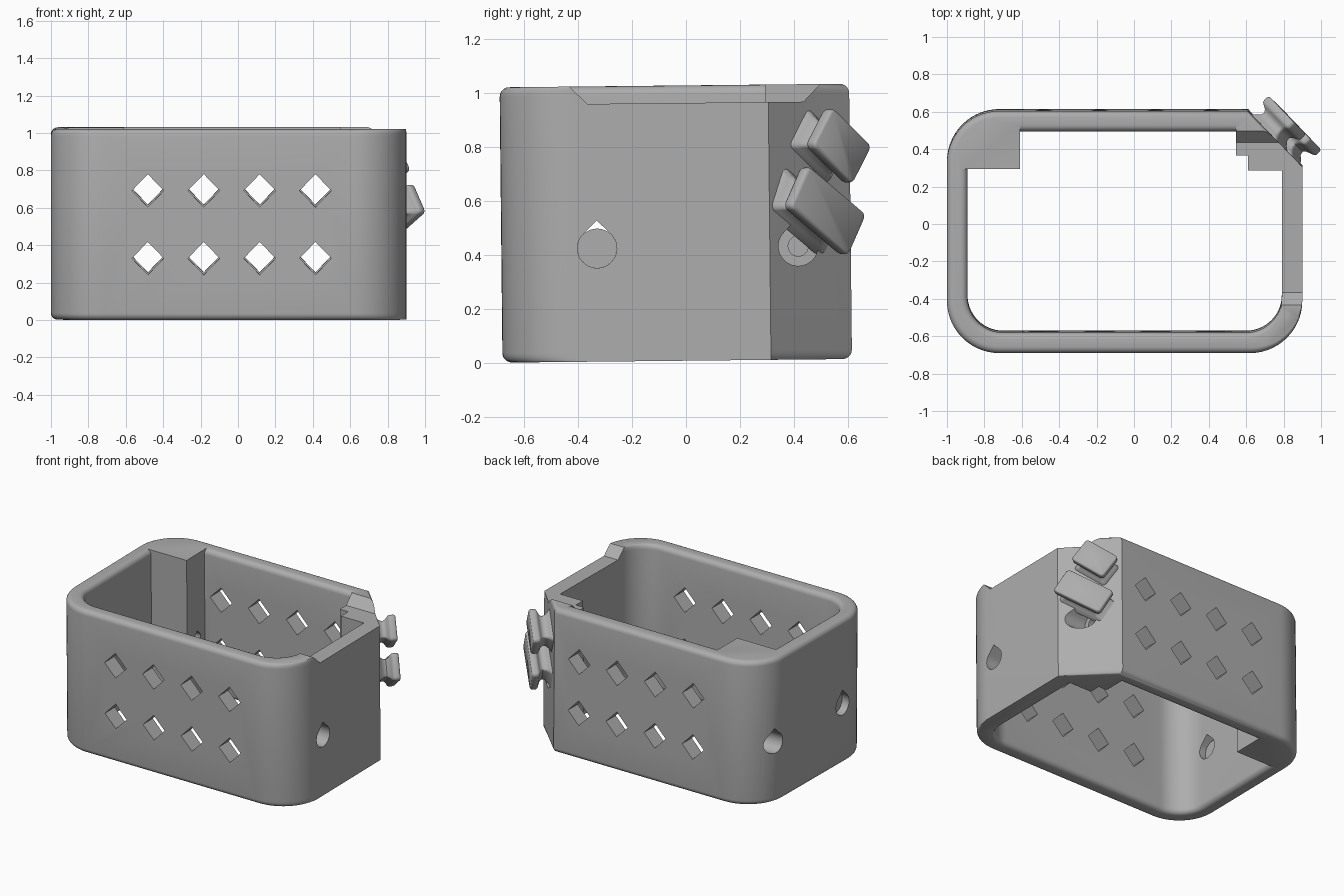
import bpy, bmesh, math
from mathutils import Matrix, Vector

if "Cube" in bpy.data.objects:
    bpy.data.objects.remove(bpy.data.objects["Cube"])

H = 1.02          # frame height
FIL = 0.035       # rim fillet radius
TILT = Matrix.Translation((0, 0.005, 0.007)) @ Matrix.Rotation(math.radians(0.6), 4, 'X')

grey = bpy.data.materials.new("mid_grey")
grey.use_nodes = True
colour = (0.42, 0.42, 0.42, 1)
grey.diffuse_color = colour
grey.node_tree.nodes["Principled BSDF"].inputs["Base Color"].default_value = colour


def loft(name, stacks):
    """Solid skin over rings; several separate stacks may share one mesh."""
    bm = bmesh.new()
    for rings in stacks:
        vs = [[bm.verts.new(p) for p in ring] for ring in rings]
        n = len(vs[0])
        for a, b in zip(vs, vs[1:]):
            for i in range(n):
                j = (i + 1) % n
                bm.faces.new((a[i], a[j], b[j], b[i]))
        bm.faces.new(vs[0][::-1])
        bm.faces.new(vs[-1])
    bmesh.ops.recalc_face_normals(bm, faces=bm.faces)
    me = bpy.data.meshes.new(name)
    bm.to_mesh(me)
    bm.free()
    me.materials.append(grey)
    ob = bpy.data.objects.new(name, me)
    bpy.context.scene.collection.objects.link(ob)
    return ob


def cut(target, cutter):
    bpy.context.view_layer.objects.active = target
    mod = target.modifiers.new("cut", 'BOOLEAN')
    mod.operation, mod.solver, mod.object = 'DIFFERENCE', 'EXACT', cutter
    bpy.ops.object.modifier_apply(modifier=mod.name)
    bpy.data.objects.remove(cutter)


def finish(ob, angle=35):
    ob.data.transform(TILT)
    bpy.ops.object.select_all(action='DESELECT')
    ob.select_set(True)
    bpy.context.view_layer.objects.active = ob
    bpy.ops.object.shade_smooth_by_angle(angle=math.radians(angle))


def arc(cx, cy, a0, a1, r0, r1, n=14):
    """Arc whose radius eases from r0 to r1."""
    pts = []
    for i in range(n + 1):
        t = i / n
        a = math.radians(a0 + (a1 - a0) * t)
        r = r0 + (r1 - r0) * t
        pts.append((cx + r * math.cos(a), cy + r * math.sin(a)))
    return pts


def outer(o):
    """Outer outline inset by o, except along the +x side."""
    return (arc(-.72, .33, 90, 180, .28 - o, .28 - o)
            + arc(-.72, -.405, 180, 270, .28 - o, .28 - o)
            + arc(.62, -.405, 270, 360, .28 - o, .28)
            + [(.9, .31), (.61, .61 - o)])


def inner(e):
    """Opening outline, grown by e, with corner posts left standing."""
    return (arc(-.70, -.385, 180, 270, .19 + e, .19 + e)
            + arc(.60, -.385, 270, 360, .19 + e, .19)
            + [(.79, .29), (.61, .29), (.61, .37), (.545, .37), (.545, .5 + e),
               (-.61, .5 + e), (-.61, .3), (-.89 - e, .3)])


def lift(outline, z):
    return [(x, y, z) for x, y in outline]


# Fillet steps: (inset, height above the bottom)
steps = [(FIL * (1 - math.sin(math.radians(a))), FIL * (1 - math.cos(math.radians(a))))
         for a in (0, 18, 36, 54, 72, 90)]
levels = steps + [(o, H - z) for o, z in reversed(steps)]

# Frame body and its opening
frame = loft("frame", [[lift(outer(o), z) for o, z in levels]])
opening = [lift(inner(FIL), -.1)] + [lift(inner(o), z) for o, z in levels] + [lift(inner(FIL), H + .1)]
cut(frame, loft("opening_cutter", [opening]))

# Lowered rim on the +x side with sloped ends
rim = [(-.36, .955), (.44, .955), (.58, 1.10), (-.51, 1.10)]
cut(frame, loft("rim_cutter", [[[(x, y, z) for y, z in rim] for x in (.545, 1.2)]]))

# Diamond vents through the front and back walls
vents = []
for cx in (-.482, -.183, .116, .414):
    for cz in (.33, .692):
        diamond = [(cx - .085, cz), (cx, cz - .088), (cx + .085, cz), (cx, cz + .088)]
        vents.append([[(x, y, z) for x, z in diamond] for y in (-1, 1)])
cut(frame, loft("vent_cutter", vents))


def teardrop(y, r, x0, x1):
    """Hole along x with a pointed top."""
    prof = arc(y, .42, 135, 405, r, r, 28) + [(y, .42 + r * 1.414)]
    return [[(x, py, pz) for py, pz in prof] for x in (x0, x1)]


# Plain side holes and stepped screw holes in the posts
cut(frame, loft("hole_cutter", [
    teardrop(-.33, .073, -1.2, -.8), teardrop(-.33, .073, .7, 1.2),
    teardrop(.415, .073, -1.2, -.8), teardrop(.415, .073, .7, 1.2)]))
cut(frame, loft("screw_cutter", [
    teardrop(.415, .037, -.85, -.5), teardrop(.415, .037, .5, .75)]))
finish(frame)

# Thin round membranes closing the -x holes
for label, y, x in (("front", -.33, -.945), ("back", .415, -.805)):
    disc = arc(y, .42, 0, 348.75, .073, .073, 31)
    finish(loft(label + "_hole_membrane", [[[(px, py, pz) for py, pz in disc]
                                            for px in (x, x + .008)]]))

# Waisted cleats on the chamfered corner
tangent = Vector((-.29, .30, 0)).normalized()
normal = Vector((.30, .29, 0)).normalized()
centre = Vector((.755, .46, 0))


def rounded(w, h, r):
    pts = []
    for sx, sy, a in ((1, 1, 0), (-1, 1, 90), (-1, -1, 180), (1, -1, 270)):
        pts += arc(sx * (w - r), sy * (h - r), a, a + 90, r, r, 4)
    return pts


def cleat(name, s, z, length, width, degrees):
    # Each row: distance out from the wall, scale of the section
    rows = [(-.03, 1), (0, .97), (.015, .82), (.035, .69), (.055, .66), (.07, .74),
            (.082, .90), (.088, .97), (.098, 1), (.122, 1), (.130, .975), (.134, .93)]
    c, sn = math.cos(math.radians(degrees)), math.sin(math.radians(degrees))
    rings = []
    for d, k in rows:
        ring = []
        for u, v in rounded(length / 2 * k, width / 2 * k, .022 * k):
            p = centre + normal * d + tangent * (s + u * c - v * sn)
            p.z = z + u * sn + v * c
            # keep the foot inside the wall
            if d <= 0:
                p.x, p.y = min(p.x, .885), min(p.y, .595)
            ring.append(p)
        rings.append(ring)
    finish(loft(name, [rings]), 50)


cleat("upper_cleat", .045, .79, .25, .175, -36)
cleat("lower_cleat", -.03, .55, .35, .18, -32)
